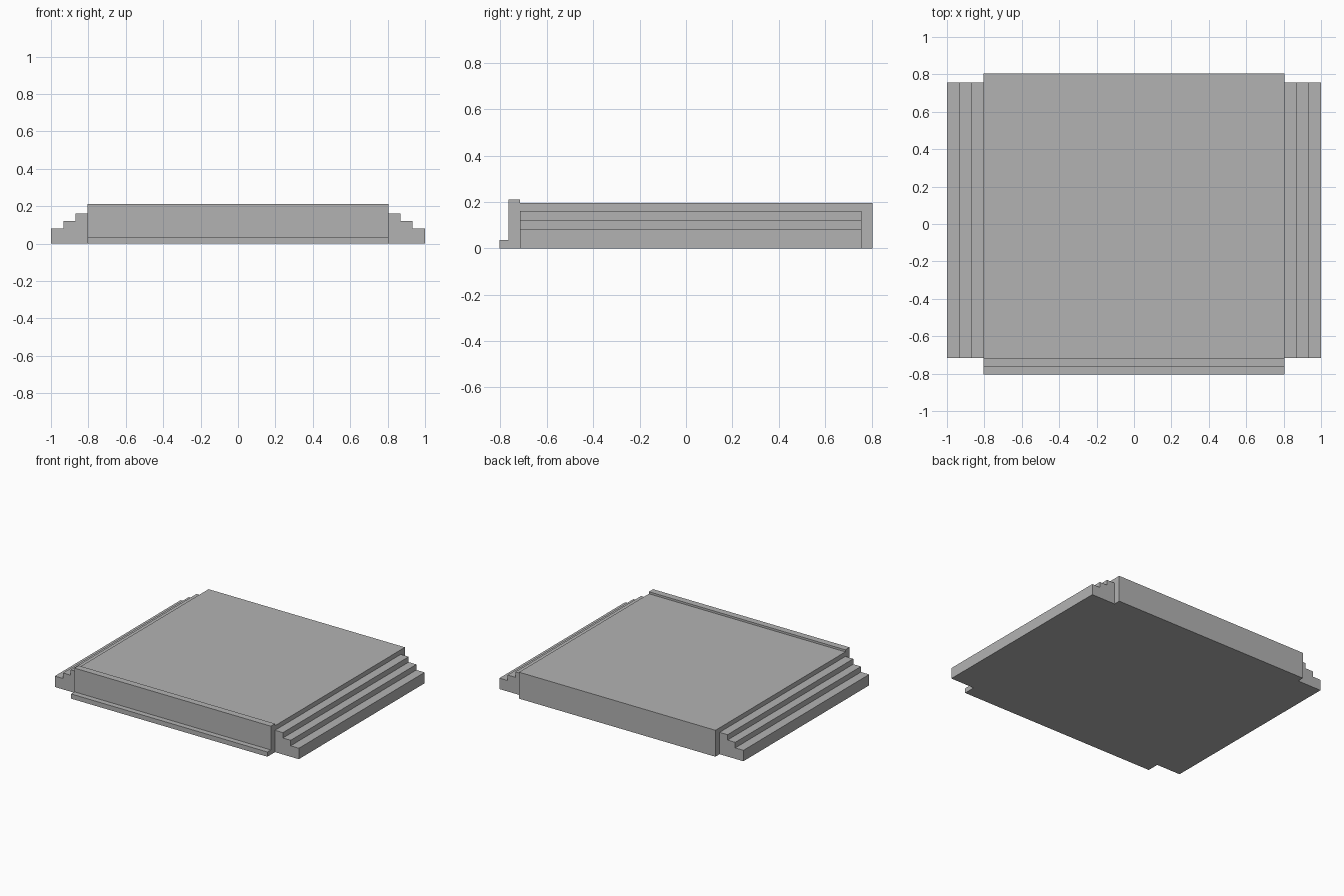
import bpy
import bmesh

cube = bpy.data.objects.get("Cube")
if cube:
    bpy.data.objects.remove(cube, do_unlink=True)

# Single plain grey
grey = bpy.data.materials.new("stone_grey")
grey.use_nodes = True
colour = (0.45, 0.45, 0.45, 1)
grey.diffuse_color = colour
grey.node_tree.nodes["Principled BSDF"].inputs["Base Color"].default_value = colour


def extrude_profile(name, points, offset):
    """Extrude a closed outline along the offset vector into a solid."""
    bm = bmesh.new()
    face = bm.faces.new([bm.verts.new(p) for p in points])
    result = bmesh.ops.extrude_face_region(bm, geom=[face], use_keep_orig=True)
    moved = [v for v in result["geom"] if isinstance(v, bmesh.types.BMVert)]
    bmesh.ops.translate(bm, verts=moved, vec=offset)
    bmesh.ops.recalc_face_normals(bm, faces=bm.faces)
    mesh = bpy.data.meshes.new(name)
    bm.to_mesh(mesh)
    bm.free()
    mesh.materials.append(grey)
    obj = bpy.data.objects.new(name, mesh)
    bpy.context.collection.objects.link(obj)
    return obj


HALF = 0.805      # half width of the platform
FRONT = -0.716    # front end of the stairs
BACK = 0.756      # back end of the stairs

# Platform with raised front kerb and low ledge, as one side profile
side = [(-HALF, 0), (HALF, 0), (HALF, 0.196), (FRONT, 0.196),
        (FRONT, 0.211), (-0.765, 0.211), (-0.765, 0.035), (-HALF, 0.035)]
extrude_profile("platform", [(-HALF, y, z) for y, z in side], (2 * HALF, 0, 0))

# Three steps down each side
steps = [(HALF, 0), (1, 0), (1, 0.081), (0.933, 0.081), (0.933, 0.122),
         (0.87, 0.122), (0.87, 0.162), (HALF, 0.162)]
for name, sign in (("left_steps", 1), ("right_steps", -1)):
    extrude_profile(name, [(sign * x, FRONT, z) for x, z in steps],
                    (0, BACK - FRONT, 0))
